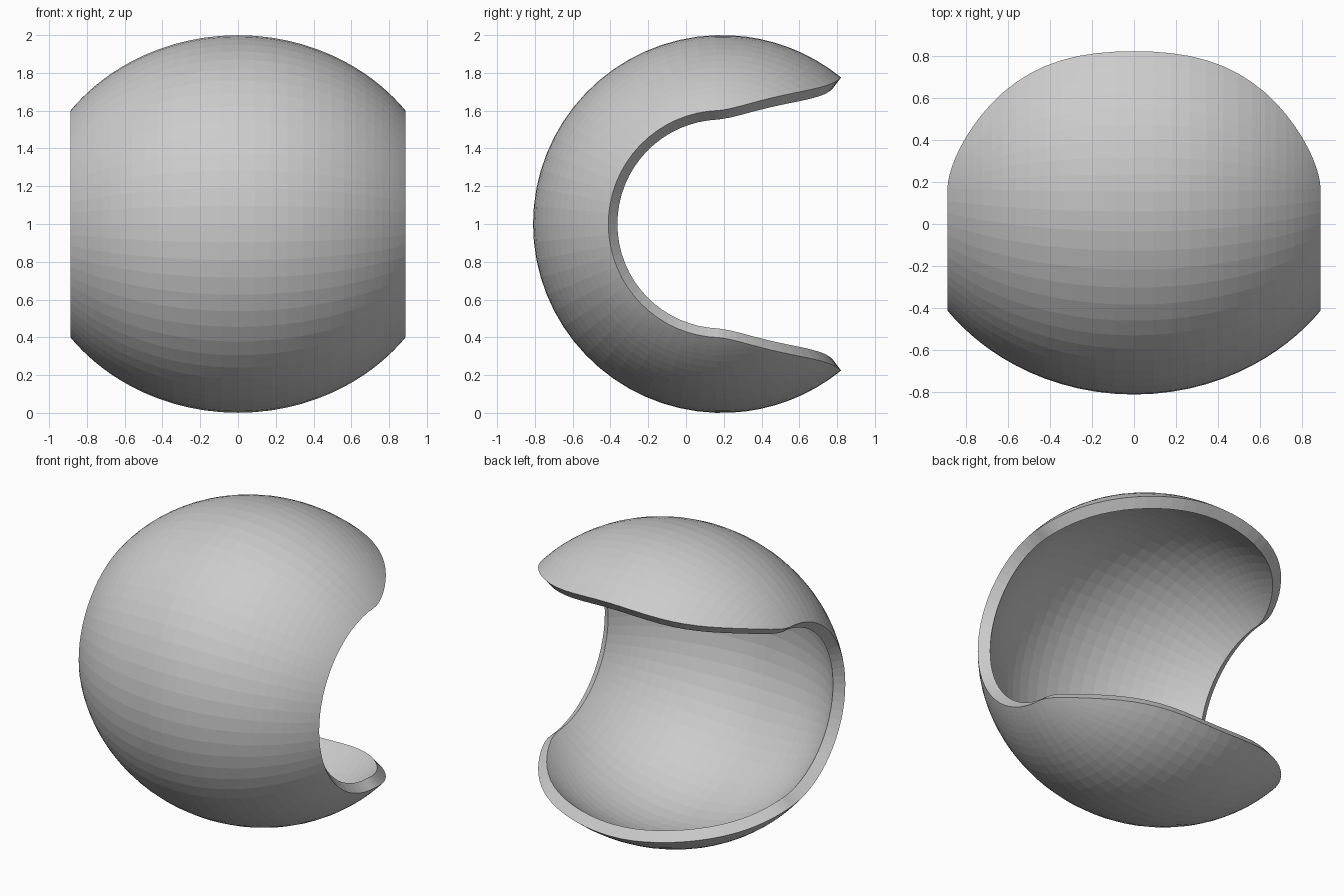
import bpy, bmesh
from math import sin, cos, radians, pi

if "Cube" in bpy.data.objects:
    bpy.data.objects.remove(bpy.data.objects["Cube"])

# Curved ball-cover panel: a stretched-sphere shell with a lobed outline
CY, STRETCH, HALF_X = 0.19, 1.109, 0.886
COLS, BAND_ROWS, LOBE_ROWS = 18, 16, 9
SIDE_ANGLE, TIP_ANGLE = 88.0, 129.1      # angle around x, measured from the front


def end_angle(x):
    """Angle at which the rounded lobe ends for a given x."""
    r = min(abs(x) / HALF_X, 1.0)
    return SIDE_ANGLE + (TIP_ANGLE - SIDE_ANGLE) * (1 - r ** 3.5) ** 0.58


def point(x, angle):
    r = (1 - (x / STRETCH) ** 2) ** 0.5
    a = radians(angle)
    return (x, CY - r * cos(a), 1 + r * sin(a))


def column_angles(x):
    """Even rows across the band, then rows stretched into each lobe."""
    band = [SIDE_ANGLE * k / BAND_ROWS for k in range(-BAND_ROWS, BAND_ROWS + 1)]
    extra = end_angle(x) - SIDE_ANGLE
    lobe = [SIDE_ANGLE + extra * k / LOBE_ROWS for k in range(1, LOBE_ROWS + 1)]
    return [-a for a in reversed(lobe)] + band + lobe


bm = bmesh.new()
grid = []
top_angle = radians(53.03)
for i in range(-COLS, COLS + 1):
    x = STRETCH * sin(top_angle * sin(pi / 2 * i / COLS))
    grid.append([bm.verts.new(point(x, a)) for a in column_angles(x)])

for left, right in zip(grid, grid[1:]):
    for j in range(len(left) - 1):
        bm.faces.new((left[j], right[j], right[j + 1], left[j + 1]))

# Close the outline where the lobe rows shrink to nothing at the sides
bmesh.ops.remove_doubles(bm, verts=bm.verts, dist=0.0005)
bmesh.ops.recalc_face_normals(bm, faces=bm.faces)
bm.faces.ensure_lookup_table()
front = min(bm.faces, key=lambda f: f.calc_center_median().y)
if front.normal.y > 0:
    bmesh.ops.reverse_faces(bm, faces=bm.faces)

mesh = bpy.data.meshes.new("ball_cover_panel")
bm.to_mesh(mesh)
bm.free()
panel = bpy.data.objects.new("ball_cover_panel", mesh)
bpy.context.collection.objects.link(panel)

# Shell thickness, grown inwards
shell = panel.modifiers.new("thickness", "SOLIDIFY")
shell.thickness = 0.075
shell.offset = -1
